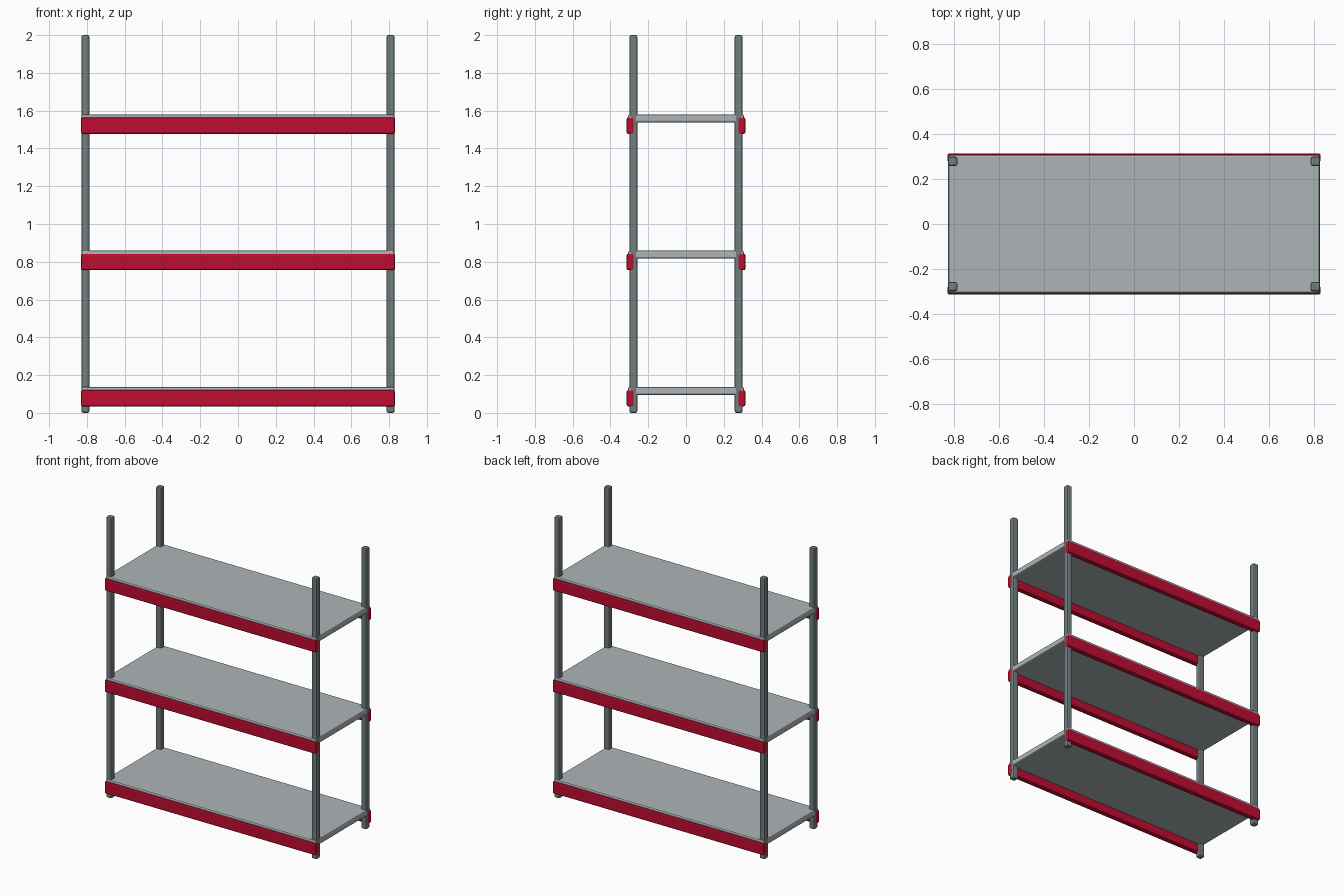
import bpy

if "Cube" in bpy.data.objects:
    bpy.data.objects.remove(bpy.data.objects["Cube"])


def material(name, color):
    mat = bpy.data.materials.new(name)
    mat.diffuse_color = color
    mat.use_nodes = True
    mat.node_tree.nodes["Principled BSDF"].inputs["Base Color"].default_value = mat.diffuse_color
    return mat


steel = material("dark_steel", (0.17, 0.21, 0.22, 1))
panel = material("light_grey", (0.42, 0.46, 0.47, 1))
red = material("red", (0.52, 0.004, 0.03, 1))


def box(name, center, size, mat, bevel):
    bpy.ops.mesh.primitive_cube_add(size=1, location=center)
    ob = bpy.context.object
    ob.name = name
    ob.scale = size
    bpy.ops.object.transform_apply(location=False, rotation=False, scale=True)
    ob.data.materials.append(mat)
    mod = ob.modifiers.new("soft_edges", "BEVEL")
    mod.width = bevel
    mod.segments = 2
    return ob


sides = ((-1, "front"), (1, "back"))

# Four full-height corner posts
for sy, depth in sides:
    for sx, side in ((-1, "left"), (1, "right")):
        box(f"{depth}_{side}_post", (sx * 0.808, sy * 0.279, 1.0),
            (0.042, 0.042, 2.0), steel, 0.009)

# Three shelf boards, each with a front and back beam
for level in range(3):
    top = 0.137 + 0.7215 * level
    box(f"shelf_{level + 1}", (0, 0, top - 0.021),
        (1.656, 0.614, 0.042), panel, 0.009)
    for sy, depth in sides:
        box(f"{depth}_beam_{level + 1}", (0, sy * 0.295, top - 0.0595),
            (1.664, 0.039, 0.087), red, 0.009)
